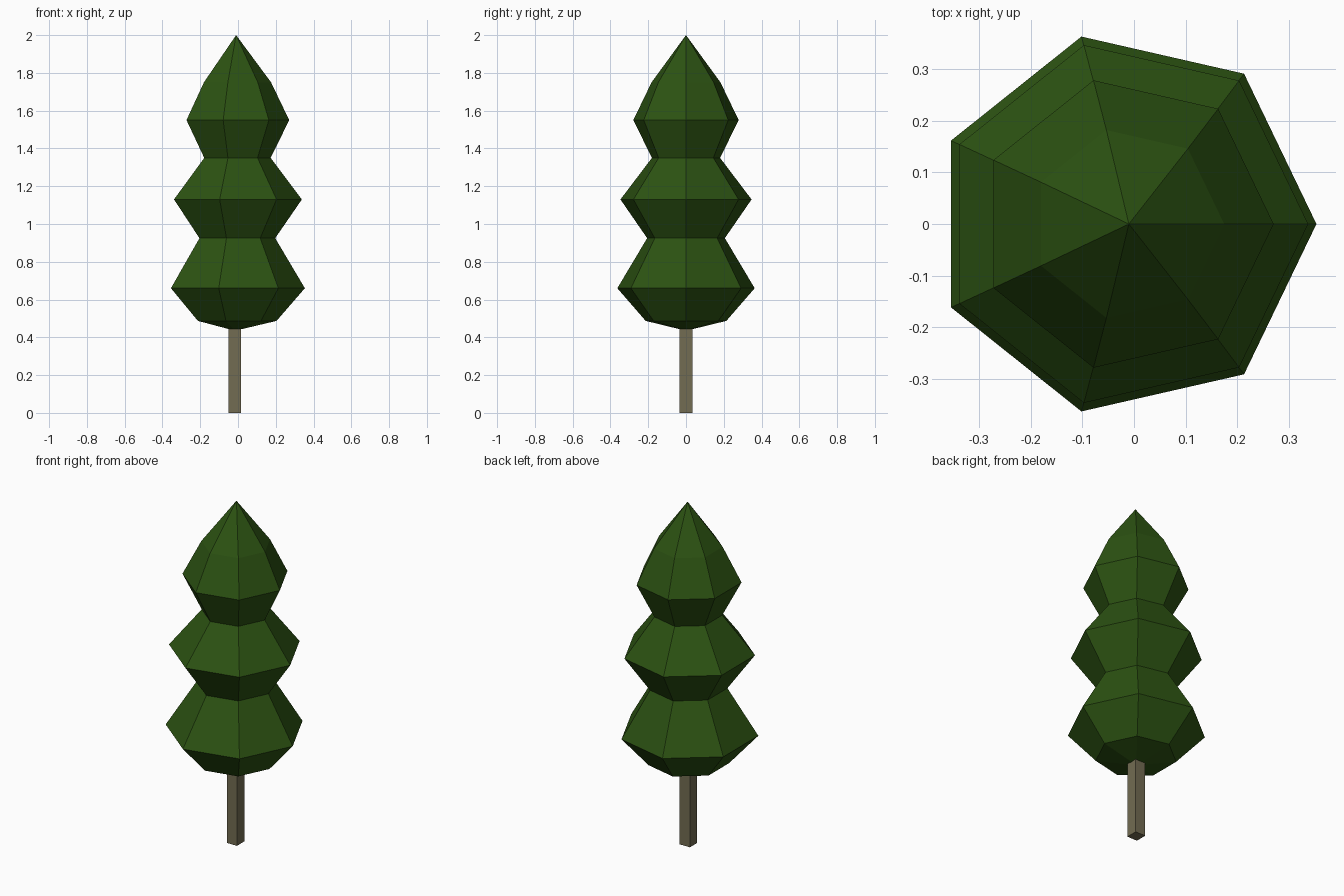
import bpy, bmesh, math

if "Cube" in bpy.data.objects:
    bpy.data.objects.remove(bpy.data.objects["Cube"])

SIDES = 7


def material(name, rgb):
    m = bpy.data.materials.new(name)
    m.diffuse_color = (*rgb, 1)
    m.use_nodes = True
    m.node_tree.nodes["Principled BSDF"].inputs["Base Color"].default_value = m.diffuse_color
    return m


def add_object(name, bm, mat):
    bmesh.ops.recalc_face_normals(bm, faces=bm.faces)
    me = bpy.data.meshes.new(name)
    bm.to_mesh(me)
    bm.free()
    me.materials.append(mat)
    ob = bpy.data.objects.new(name, me)
    bpy.context.collection.objects.link(ob)
    return ob


# Foliage: seven-sided rings (radius, z, centre x) closed by a point at each end
profile = [(0.219, 0.487, -0.015), (0.373, 0.66, -0.019),
           (0.211, 0.925, -0.014), (0.356, 1.13, -0.018),
           (0.185, 1.35, -0.012), (0.286, 1.55, -0.015),
           (0.187, 1.75, -0.012)]
bm = bmesh.new()
rings = []
for r, z, cx in profile:
    rings.append([bm.verts.new((cx + r * math.cos(math.tau * i / SIDES),
                                r * math.sin(math.tau * i / SIDES), z))
                  for i in range(SIDES)])
base = bm.verts.new((-0.016, 0, 0.435))
tip = bm.verts.new((-0.01, 0, 2.0))
for i in range(SIDES):
    j = (i + 1) % SIDES
    for a, b in zip(rings, rings[1:]):
        bm.faces.new((a[i], a[j], b[j], b[i]))
    bm.faces.new((base, rings[0][j], rings[0][i]))
    bm.faces.new((tip, rings[-1][i], rings[-1][j]))
add_object("foliage", bm, material("leaf_green", (0.025, 0.085, 0.006)))

# Trunk: square post
bm = bmesh.new()
bmesh.ops.create_cube(bm, size=1)
bmesh.ops.scale(bm, vec=(0.066, 0.068, 0.445), verts=bm.verts)
bmesh.ops.translate(bm, vec=(-0.016, 0, 0.2225), verts=bm.verts)
add_object("trunk", bm, material("bark", (0.17, 0.15, 0.085)))
